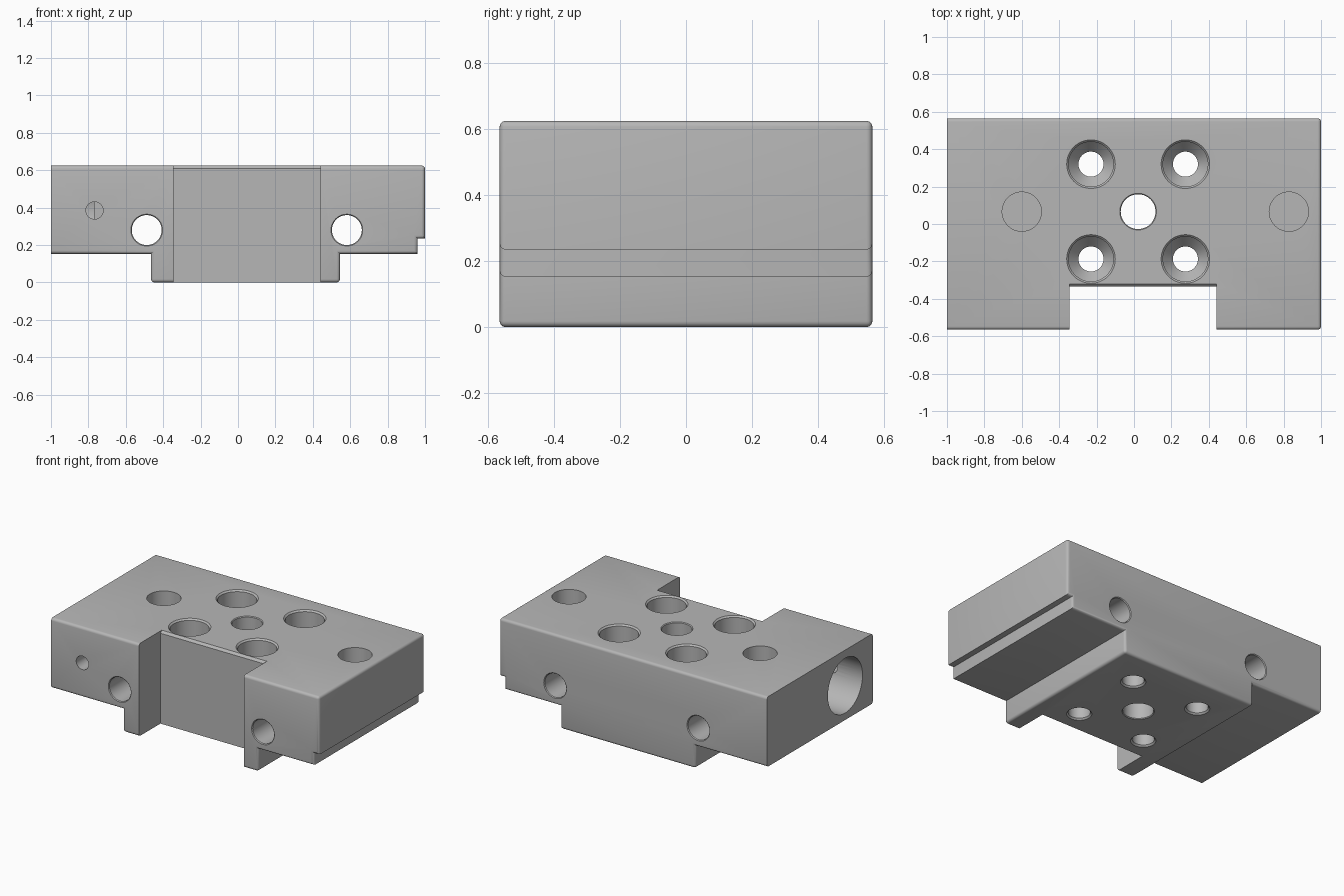
import bpy
import bmesh
from math import cos, sin, tau
from mathutils import Vector

if "Cube" in bpy.data.objects:
    bpy.data.objects.remove(bpy.data.objects["Cube"])

TOP, STEP, HALF = 0.625, 0.153, 0.565

steel = bpy.data.materials.new("grey_steel")
steel.use_nodes = True
grey = (0.47, 0.47, 0.47, 1)
steel.diffuse_color = grey
steel.node_tree.nodes["Principled BSDF"].inputs["Base Color"].default_value = grey


def to_object(bm, name):
    bmesh.ops.recalc_face_normals(bm, faces=bm.faces)
    mesh = bpy.data.meshes.new(name)
    bm.to_mesh(mesh)
    bm.free()
    mesh.materials.append(steel)
    obj = bpy.data.objects.new(name, mesh)
    bpy.context.collection.objects.link(obj)
    return obj


def prism(points, shift):
    """Closed polygon swept along the vector shift."""
    bm = bmesh.new()
    face = bm.faces.new([bm.verts.new(p) for p in points])
    swept = bmesh.ops.extrude_face_region(bm, geom=[face])
    moved = [v for v in swept["geom"] if isinstance(v, bmesh.types.BMVert)]
    bmesh.ops.translate(bm, verts=moved, vec=shift)
    bmesh.ops.recalc_face_normals(bm, faces=bm.faces)
    return bm


def drill(name, origin, direction, rings):
    """Turned cutter: rings are (distance along direction, radius)."""
    bm = bmesh.new()
    turn = Vector((0, 0, 1)).rotation_difference(Vector(direction))
    n = 48
    loops = []
    for dist, r in rings:
        loops.append([bm.verts.new(Vector(origin) + turn @ Vector(
            (r * cos(tau * i / n), r * sin(tau * i / n), dist))) for i in range(n)])
    for a, b in zip(loops, loops[1:]):
        for i in range(n):
            j = (i + 1) % n
            bm.faces.new((a[i], a[j], b[j], b[i]))
    bm.faces.new(loops[0])
    bm.faces.new(loops[-1])
    return to_object(bm, name)


def through(r, length, lip=0.01):
    """Through hole with a small chamfer at both mouths."""
    return [(-lip, r + 2 * lip), (lip, r), (length - lip, r), (length + lip, r + 2 * lip)]


# Block: stepped section with a locating tongue below and a rebate on one end
section = [(-1, TOP), (-1, STEP), (-0.465, STEP), (-0.465, 0), (0.545, 0),
           (0.545, STEP), (0.96, STEP), (0.96, 0.235), (1, 0.235), (1, TOP)]
bm = prism([(x, -HALF, z) for x, z in section], (0, 2 * HALF, 0))


def rounded(edge):
    a, b = (v.co for v in edge.verts)
    mid = (a + b) / 2
    if abs(a.y - b.y) < 0.01:      # outline edges, except the sharp plain end
        return mid.x > -0.99
    return (mid.x > 0.99 and mid.z > 0.5) or mid.z < 0.01


bmesh.ops.bevel(bm, geom=[e for e in bm.edges if rounded(e)], offset=0.018,
                segments=4, profile=0.5, affect='EDGES', clamp_overlap=True)
block = to_object(bm, "mounting_block")

# Front slot, easing the top edge of its back wall
slot = [(-0.7, -0.1), (-0.335, -0.1), (-0.335, TOP - 0.015), (-0.3, TOP + 0.02), (-0.7, TOP + 0.02)]
cutters = [to_object(prism([(-0.345, y, z) for y, z in slot], (0.785, 0, 0)), "slot_cutter")]

# Vertical holes
down = (0, 0, -1)
cutters.append(drill("centre_hole_cutter", (0.022, 0.066, TOP), down, through(0.093, TOP, 0.005)))
for x in (-0.23, 0.275):
    for y in (-0.187, 0.32):
        cutters.append(drill("screw_hole_cutter", (x, y, TOP), down, [
            (-0.01, 0.14), (0.01, 0.12), (0.22, 0.12), (0.28, 0.067),
            (TOP - 0.01, 0.067), (TOP + 0.01, 0.087)]))
for x in (-0.6, 0.828):
    cutters.append(drill("blind_hole_cutter", (x, 0.066, TOP), down, [(-0.02, 0.105), (0.24, 0.105)]))

# Cross holes from front to back
for x in (-0.488, 0.582):
    cutters.append(drill("cross_hole_cutter", (x, -HALF, 0.28), (0, 1, 0), through(0.08, 2 * HALF, 0.005)))

# End bore and the small hole that meets it
cutters.append(drill("end_bore_cutter", (-1, -0.27, 0.385), (1, 0, 0), [(-0.02, 0.185), (0.23, 0.185)]))
cutters.append(drill("pin_hole_cutter", (-0.767, -HALF, 0.385), (0, 1, 0), [(-0.02, 0.046), (0.3, 0.046)]))

# Cut everything out of the block
bpy.ops.object.select_all(action='DESELECT')
bpy.context.view_layer.objects.active = block
block.select_set(True)
for cutter in cutters:
    cutter.hide_render = True
    mod = block.modifiers.new(cutter.name, 'BOOLEAN')
    mod.operation = 'DIFFERENCE'
    mod.solver = 'EXACT'
    mod.object = cutter
    bpy.ops.object.modifier_apply(modifier=mod.name)
    bpy.data.objects.remove(cutter)

bpy.ops.object.shade_smooth_by_angle(angle=0.5)
